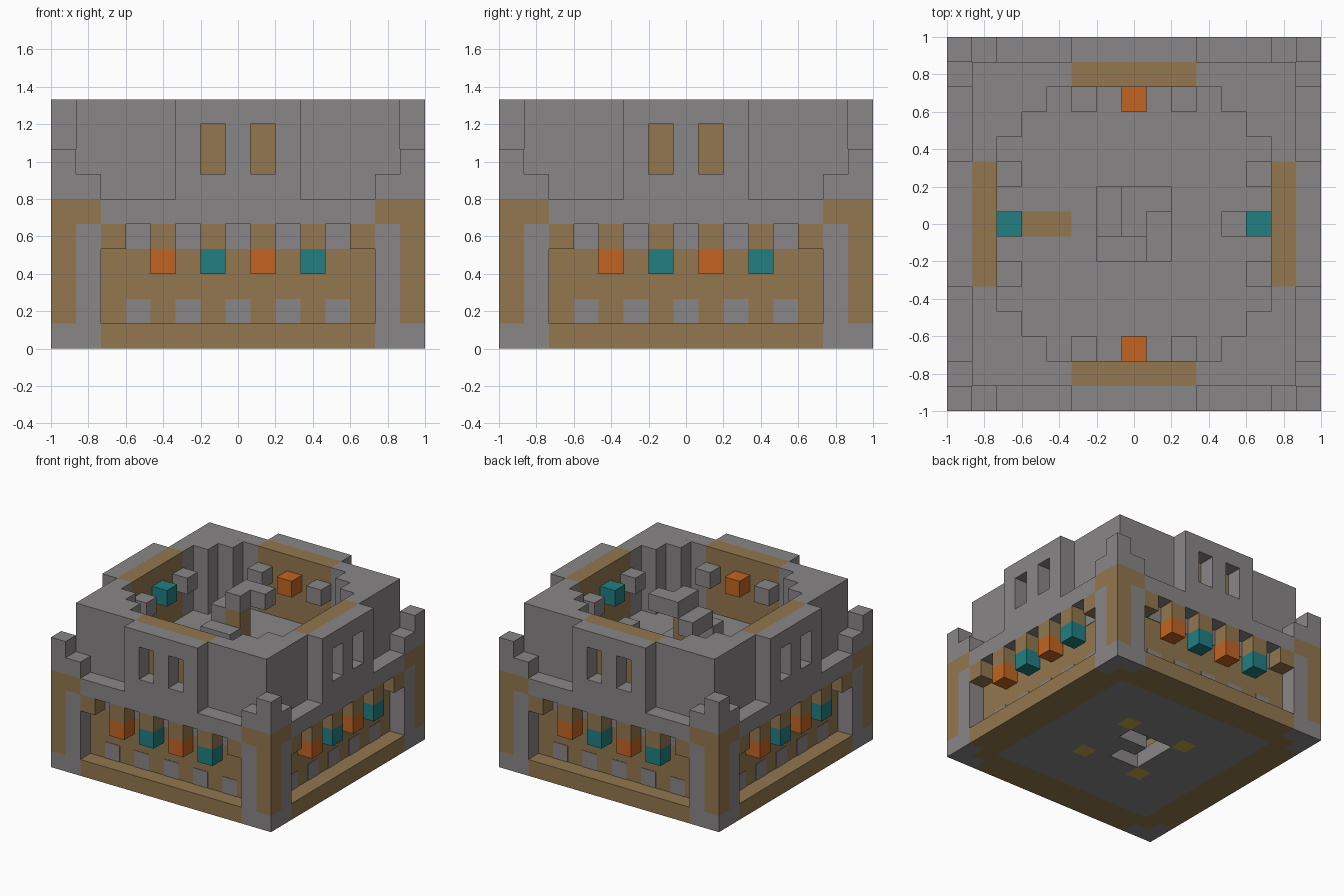
import bpy, bmesh
from mathutils import Matrix, Vector
from math import pi

old = bpy.data.objects.get("Cube")
if old:
    bpy.data.objects.remove(old, do_unlink=True)

N = 15
U = 2 / N  # edge of one block


def material(name, rgb):
    lin = [((c / 255 + 0.055) / 1.055) ** 2.4 for c in rgb] + [1.0]
    m = bpy.data.materials.new(name)
    m.use_nodes = True
    m.diffuse_color = lin
    m.node_tree.nodes["Principled BSDF"].inputs["Base Color"].default_value = lin
    return m


stone = material("grey stone", (137, 134, 134))
clay = material("brown clay", (146, 119, 78))
orange = material("orange lamp", (194, 100, 33))
teal = material("teal lamp", (33, 126, 129))
gold = material("gold", (195, 166, 70))


def part(name, mat, boxes, sides=(0, 1, 2, 3)):
    """Boxes as block ranges (i0, i1, j0, j1, k0, k1), turned about z to each side."""
    bm = bmesh.new()
    for side in sides:
        turn = Matrix.Rotation(side * pi / 2, 4, 'Z')
        for i0, i1, j0, j1, k0, k1 in boxes:
            size = Vector((i1 - i0, j1 - j0, k1 - k0)) * U
            mid = Vector(((i0 + i1 - N) / 2, (j0 + j1 - N) / 2, (k0 + k1) / 2)) * U
            bmesh.ops.create_cube(bm, size=1, matrix=turn @ Matrix.Translation(mid) @ Matrix.Diagonal((*size, 1)))
    mesh = bpy.data.meshes.new(name)
    bm.to_mesh(mesh)
    bm.free()
    mesh.materials.append(mat)
    ob = bpy.data.objects.new(name, mesh)
    bpy.context.collection.objects.link(ob)
    return ob


def cell(i, j, k, h=1):
    return (i, i + 1, j, j + 1, k, k + h)


# Corner posts with stone feet, pilasters and caps
part("corner_foot", stone, [cell(0, 0, 0)])
part("corner_post", clay, [cell(0, 0, 1, 5)])
part("pilaster", stone, [cell(i, 0, 0, 5) for i in (1, 13)])
part("pilaster_cap", clay, [cell(i, 0, 5) for i in (1, 13)])

# Lower storey: ledge, recessed wall and stone inlays
part("base_ledge", clay, [(2, 13, 0, 1, 0, 1)])
part("lower_wall", clay, [(1, 13, 1, 2, 0, 5)])
part("wall_inlay", stone, [(i, i + 1, 0.97, 1, k, k + 1) for i in range(3, 12, 2) for k in (1, 4)])

# Brackets with hanging lamps
part("bracket", clay, [cell(i, 0, 4) for i in range(2, 13, 2)])
part("orange_lamp", orange, [cell(i, 0, 3) for i in (4, 8)])
part("teal_lamp", teal, [cell(i, 0, 3) for i in (6, 10)])

# Cornice and stepped corner turrets
part("cornice", stone, [(2, 13, 0, 1, 5, 6)])
part("turret", stone, [cell(0, 0, 6, 2), cell(1, 0, 6), cell(13, 0, 6)])

# Upper storey: stone walls, clay panels and stepped inner corners
part("upper_wall", stone, [(1, 5, 1, 2, 6, 10), (10, 13, 1, 2, 6, 10)])
part("upper_panel", clay, [(5, 10, 1, 2, 6, 10)])
part("inner_corner", stone, [(2, 4, 2, 3, 6, 10), cell(2, 3, 6, 4)])

# Projecting bay with two windows
bay = [cell(i, 0, 6, 4) for i in (5, 7, 9)]
bay += [cell(i, 0, k) for i in (6, 8) for k in (6, 9)]
part("window_bay", stone, bay)

# Inner lamps between stone blocks
part("inner_block", stone, [cell(i, 2, 8) for i in (5, 9)])
part("inner_orange_lamp", orange, [cell(7, 2, 8)], (0, 2))
part("inner_teal_lamp", teal, [cell(7, 2, 8)], (1, 3))

# Ground floor with gold blocks and an open stairwell
steps = [[(8, 7), (8, 6)], [(7, 6), (6, 6)], [(6, 7), (6, 8)], [(7, 8), (8, 8)]]
well = [c for pair in steps[1:] for c in pair]
spots = [(i, j) for i in (5, 9) for j in (5, 9)]
part("ground_floor", stone, [cell(i, j, 0) for i in range(2, 13) for j in range(2, 13)
                             if (i, j) not in well + spots], (0,))
part("gold_block", gold, [cell(i, j, 0) for i, j in spots], (0,))

# Upper floor around the stairwell
part("upper_floor", stone, [(1, 9, 1, 6, 5, 6)])
part("floor_strip", clay, [(3, 5, 7, 8, 6, 6.05)], (0,))
part("floor_block", stone, [cell(11, 7, 6)], (0,))

# Spiral stair around a clay column with a stone cap
stair = [cell(i, j, 6 + n - 4 * turn) for n, pair in enumerate(steps)
         for i, j in pair for turn in (0, 1, 2) if 6 + n - 4 * turn > 0]
part("spiral_stair", stone, stair, (0,))
part("stair_column", clay, [cell(7, 7, 1, 8)], (0,))
part("column_cap", stone, [cell(7, 7, 9)], (0,))
